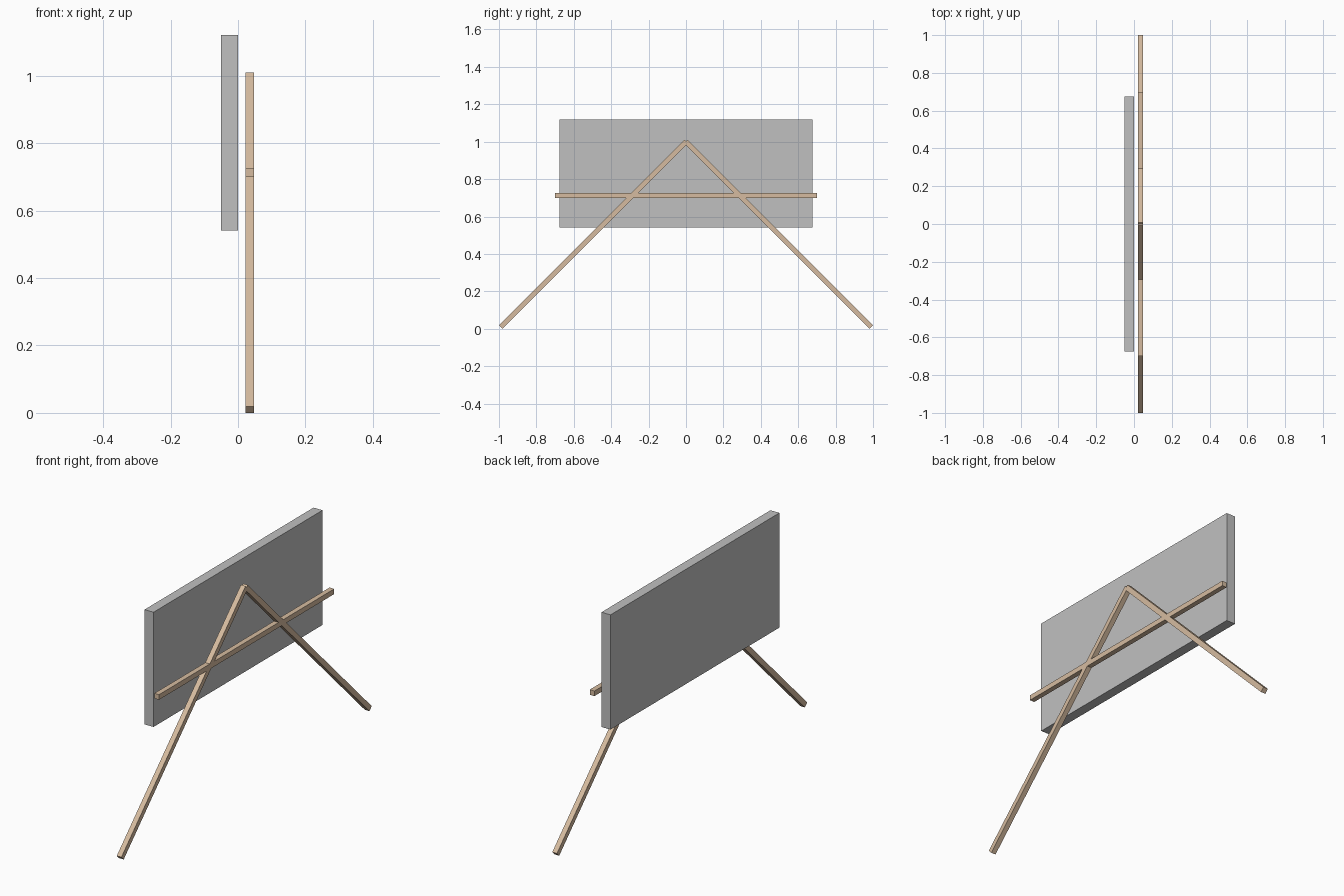
import bpy, math

if "Cube" in bpy.data.objects:
    bpy.data.objects.remove(bpy.data.objects["Cube"])


def material(name, rgb):
    m = bpy.data.materials.new(name)
    m.diffuse_color = (*rgb, 1.0)
    m.use_nodes = True
    m.node_tree.nodes["Principled BSDF"].inputs["Base Color"].default_value = m.diffuse_color
    return m


grey = material("panel grey", (0.53, 0.53, 0.53))
wood = material("light wood", (0.67, 0.50, 0.35))


def box(name, centre, size, mat, tilt=0.0):
    """Box tilted about the x axis."""
    bpy.ops.mesh.primitive_cube_add(size=1, location=centre, rotation=(tilt, 0, 0))
    ob = bpy.context.object
    ob.name = name
    ob.scale = size
    bpy.ops.object.transform_apply(location=False, rotation=False, scale=True)
    ob.data.materials.append(mat)
    return ob


T = 0.026      # thickness of the wooden bars
X = 0.035      # plane of the wooden frame
L = 1.402      # length of the bars

# Flat display panel
box("panel", (-0.025, 0, 0.83), (0.05, 1.35, 0.58), grey)

# Horizontal crossbar
box("crossbar", (X, 0, 0.7125), (T, 1.4, T), wood)

# Pair of legs meeting at the top
for side, name in ((1, "right_leg"), (-1, "left_leg")):
    box(name, (X, side * 0.495, 0.505), (T, L, T), wood, -side * math.pi / 4)
